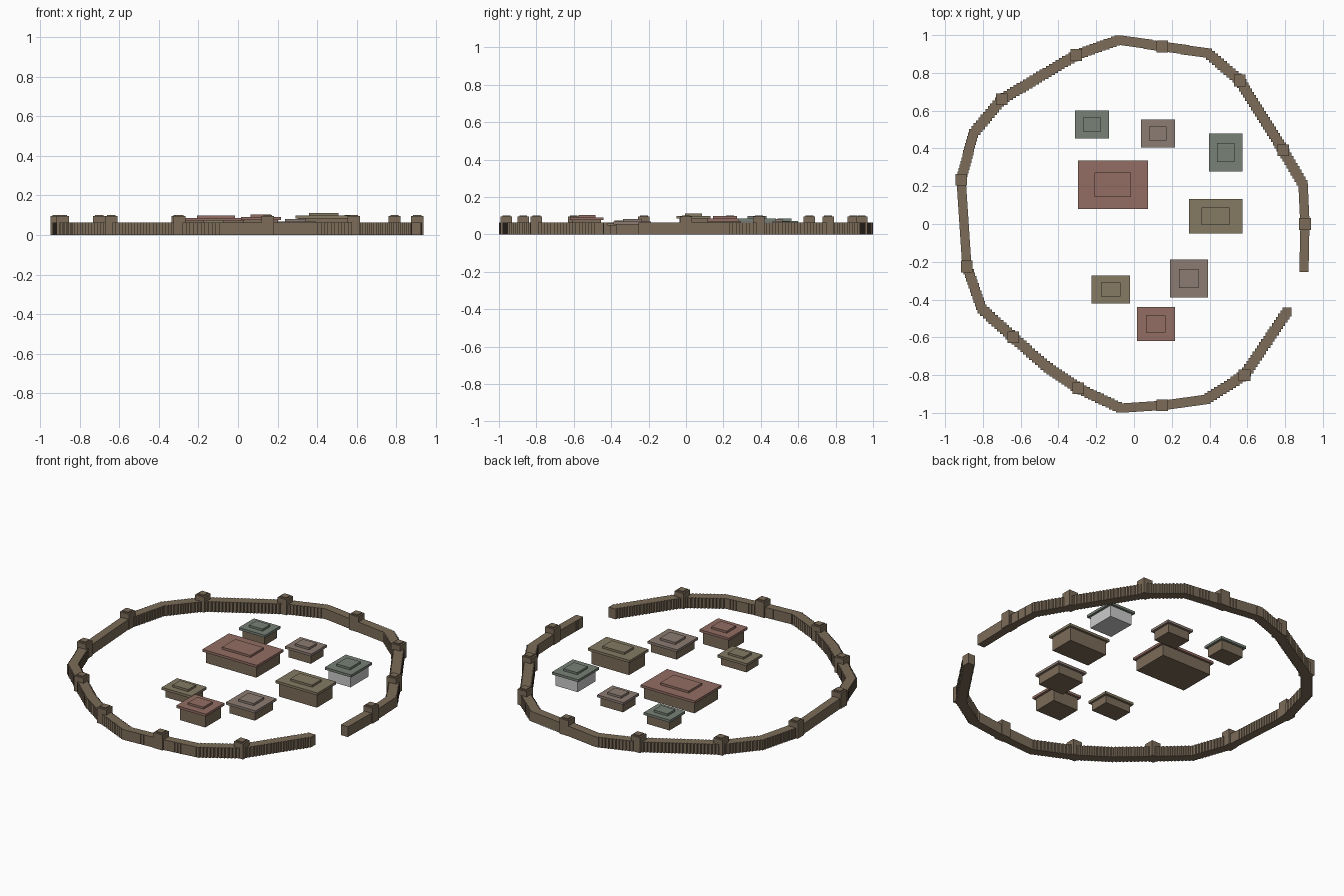
import bpy, bmesh
from mathutils import Vector, Matrix

if "Cube" in bpy.data.objects:
    bpy.data.objects.remove(bpy.data.objects["Cube"])


def material(name, rgb):
    m = bpy.data.materials.new(name)
    m.diffuse_color = (*rgb, 1)
    m.use_nodes = True
    m.node_tree.nodes["Principled BSDF"].inputs["Base Color"].default_value = m.diffuse_color
    return m


WOOD = material("wood", (0.20, 0.15, 0.10))
RED = material("red_roof", (0.29, 0.155, 0.125))
GREEN = material("green_roof", (0.185, 0.22, 0.18))
OLIVE = material("olive_roof", (0.235, 0.195, 0.125))
TAUPE = material("taupe_roof", (0.26, 0.20, 0.17))


def add_box(bm, x, y, z0, z1, sx, sy):
    mat = Matrix.Translation((x, y, (z0 + z1) / 2)) @ Matrix.Diagonal((sx, sy, z1 - z0, 1))
    bmesh.ops.create_cube(bm, size=1, matrix=mat)


def make(name, boxes, mat=None):
    bm = bmesh.new()
    for b in boxes:
        add_box(bm, *b)
    me = bpy.data.meshes.new(name)
    bm.to_mesh(me)
    bm.free()
    if mat:
        me.materials.append(mat)
    ob = bpy.data.objects.new(name, me)
    bpy.context.collection.objects.link(ob)
    return ob


# Palisade: closely set square posts following the path, gate gap at the right
path = [(0.90, -0.23), (0.905, 0), (0.895, 0.21), (0.79, 0.39), (0.56, 0.76), (0.39, 0.905),
        (0.15, 0.94), (-0.08, 0.975), (-0.305, 0.895), (-0.70, 0.66), (-0.85, 0.48),
        (-0.915, 0.235), (-0.885, -0.225), (-0.805, -0.45), (-0.64, -0.60), (-0.47, -0.75),
        (-0.295, -0.87), (-0.07, -0.975), (0.15, -0.96), (0.38, -0.93), (0.585, -0.80),
        (0.81, -0.465)]
posts = []
for a, b in zip(path, path[1:]):
    a, b = Vector(a), Vector(b)
    n = max(1, round((b - a).length / 0.02))
    for i in range(n):
        p = a.lerp(b, i / n)
        posts.append((p.x, p.y, 0, 0.063, 0.048, 0.048))
posts.append((*path[-1], 0, 0.063, 0.048, 0.048))
make("palisade_wall", posts, WOOD)

# Watchtowers standing on chosen path points
for k, i in enumerate((1, 3, 4, 6, 8, 9, 11, 12, 14, 16, 18, 20)):
    x, y = path[i]
    make(f"watchtower_{k + 1}", [(x, y, 0, 0.095, 0.062, 0.062),
                                 (x, y, 0.095, 0.102, 0.042, 0.042)], WOOD)

# Houses: x min, x max, y min, y max of the roof, total height, roof and body materials
houses = [
    (-0.297, 0.073, 0.08, 0.336, 0.098, RED, WOOD),
    (-0.312, -0.133, 0.453, 0.60, 0.085, GREEN, WOOD),
    (0.037, 0.216, 0.404, 0.553, 0.082, TAUPE, WOOD),
    (0.396, 0.575, 0.277, 0.48, 0.098, GREEN, None),
    (0.290, 0.575, -0.05, 0.132, 0.112, OLIVE, WOOD),
    (0.190, 0.391, -0.388, -0.187, 0.082, TAUPE, WOOD),
    (-0.224, -0.022, -0.42, -0.272, 0.075, OLIVE, WOOD),
    (0.015, 0.216, -0.62, -0.44, 0.104, RED, WOOD),
]
for k, (x0, x1, y0, y1, h, roof, body) in enumerate(houses):
    x, y, w, d = (x0 + x1) / 2, (y0 + y1) / 2, x1 - x0, y1 - y0
    make(f"house_body_{k + 1}", [(x, y, 0, h - 0.028, w - 0.028, d - 0.028)], body)
    make(f"house_roof_{k + 1}", [(x, y, h - 0.028, h - 0.013, w, d),
                                 (x, y, h - 0.013, h, w * 0.52, d * 0.5)], roof)
